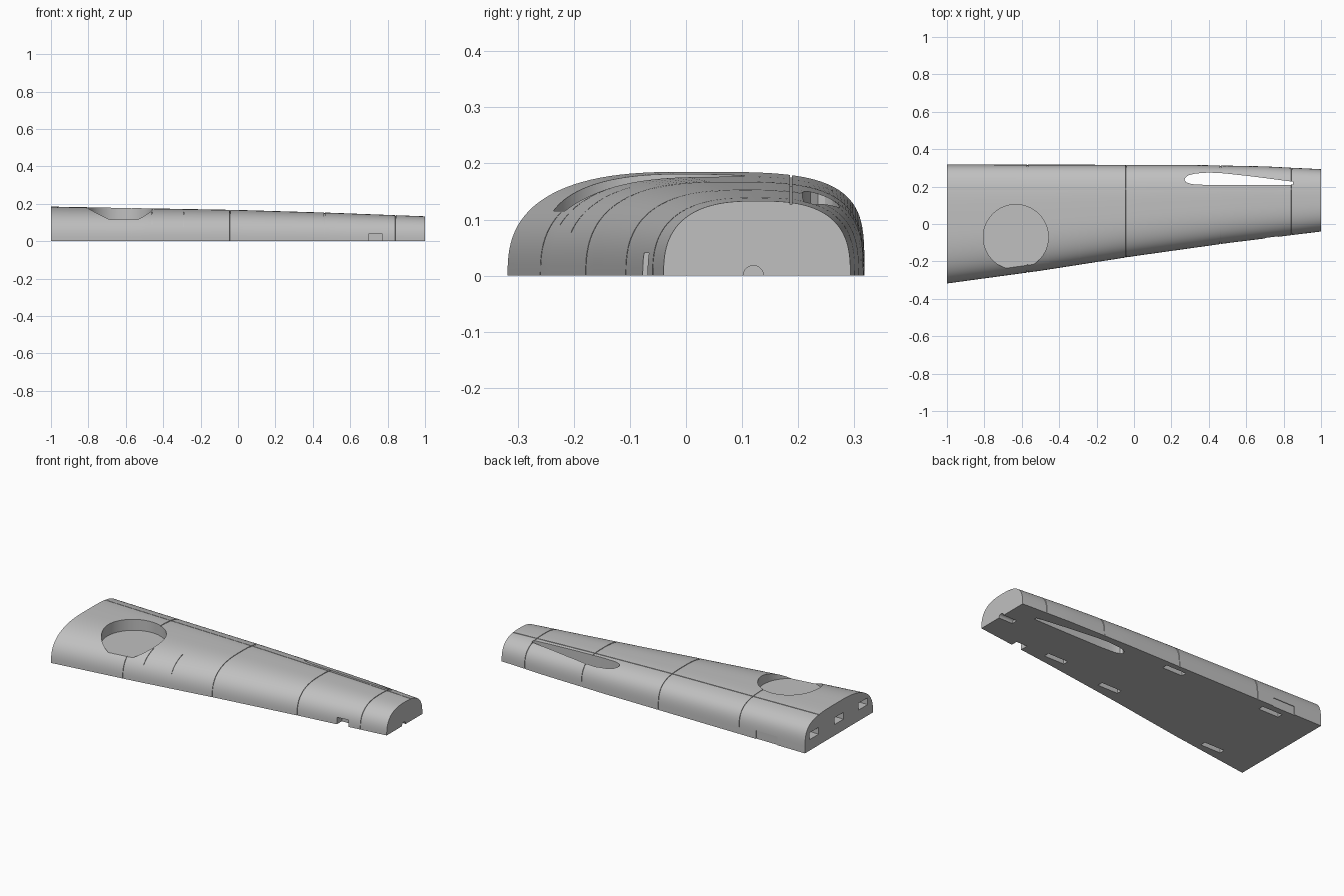
import bpy, bmesh, math
from mathutils import Vector

cube = bpy.data.objects.get("Cube")
if cube:
    bpy.data.objects.remove(cube, do_unlink=True)

grey = bpy.data.materials.new("plain grey")
grey.use_nodes = True
grey.diffuse_color = (0.53, 0.53, 0.53, 1)
grey.node_tree.nodes["Principled BSDF"].inputs["Base Color"].default_value = (0.53, 0.53, 0.53, 1)


def blend(keys, x):
    """Linear interpolation through (x, value) keys."""
    for (a, va), (b, vb) in zip(keys, keys[1:]):
        if x <= b:
            return va + (vb - va) * (x - a) / (b - a)
    return keys[-1][1]


FRONT = [(-1, -0.318), (-0.5, -0.25), (0, -0.172), (0.5, -0.102), (1, -0.04)]
BACK = [(-1, 0.318), (0.3, 0.316), (0.7, 0.308), (1, 0.293)]
HEIGHT = [(-1, 0.185), (0, 0.167), (0.5, 0.152), (1, 0.133)]


def shape(x):
    f, b = blend(FRONT, x), blend(BACK, x)
    return (f + b) / 2, (b - f) / 2, blend(HEIGHT, x), 2.65, 3.4 - 0.6 * x


def section(x, inset=0.0, count=56):
    """Flat-bottomed rounded cross-section, fuller towards the back."""
    mid, half, high, n_front, n_back = shape(x)
    pts = []
    for i in range(count + 1):
        a = math.pi * i / count
        c, s = math.cos(a), math.sin(a)
        n = n_back if c > 0 else n_front
        y = math.copysign(abs(c) ** (2 / n), c) * (half - inset)
        pts.append(Vector((x, mid + y, max(s, 0) ** (2 / n) * (high - inset))))
    pts[0].z = pts[-1].z = 0
    return pts


def surface_z(x, y):
    mid, half, high, n_front, n_back = shape(x)
    u = (y - mid) / half
    n = n_back if u > 0 else n_front
    return high * max(0, 1 - abs(u) ** n) ** (1 / n)


def finish(name, bm):
    bmesh.ops.recalc_face_normals(bm, faces=bm.faces)
    mesh = bpy.data.meshes.new(name)
    bm.to_mesh(mesh)
    bm.free()
    mesh.materials.append(grey)
    obj = bpy.data.objects.new(name, mesh)
    bpy.context.collection.objects.link(obj)
    return obj


def loft(name, sections):
    """Closed solid through a row of equal-sized loops."""
    bm = bmesh.new()
    rows = [[bm.verts.new(p) for p in s] for s in sections]
    for r, q in zip(rows, rows[1:]):
        for i in range(len(r)):
            j = (i + 1) % len(r)
            bm.faces.new((r[i], r[j], q[j], q[i]))
    bm.faces.new(rows[0])
    bm.faces.new(rows[-1])
    return finish(name, bm)


def prism(name, outline, z0, z1):
    return loft(name, [[Vector((x, y, z)) for x, y in outline] for z in (z0, z1)])


def box(name, x0, x1, y0, y1, z0, z1):
    return prism(name, [(x0, y0), (x1, y0), (x1, y1), (x0, y1)], z0, z1)


def ribbon(name, start, end, steps, width=0.004, depth=0.004):
    """Thin seam cutter that follows the upper surface."""
    a, b = Vector(start), Vector(end)
    d = (b - a).normalized()
    side = Vector((-d.y, d.x)) * width / 2
    loops = []
    for i in range(steps + 1):
        p = a.lerp(b, i / steps)
        z = surface_z(p.x, p.y)
        loops.append([Vector((q.x, q.y, h)) for q, h in (
            (p - side, z - depth), (p + side, z - depth),
            (p + side, z + 0.01), (p - side, z + 0.01))])
    return loft(name, loops)


# Body, with shallow ring seams between the panels
stations = [(-1 + i / 20, 0) for i in range(41)]
for ring in (-0.57, -0.042, 0.463, 0.843):
    stations += [(ring - 0.0025, 0), (ring - 0.002, 0.003),
                 (ring + 0.002, 0.003), (ring + 0.0025, 0)]
body = loft("body_shell", [section(x, inset) for x, inset in sorted(stations)])

# Round top pocket
circle = [(-0.632 + 0.174 * math.cos(math.tau * i / 64),
           -0.07 + 0.174 * math.sin(math.tau * i / 64)) for i in range(64)]
cutters = [prism("round_pocket_cutter", circle, 0.115, 0.3)]

# Teardrop opening through the body
teardrop = [(0.27, 0.235), (0.275, 0.248), (0.29, 0.26), (0.33, 0.27), (0.4, 0.275),
            (0.48, 0.271), (0.6, 0.258), (0.72, 0.243), (0.85, 0.226), (0.852, 0.21),
            (0.7, 0.208), (0.4, 0.208), (0.31, 0.213), (0.28, 0.222)]
cutters.append(prism("teardrop_cutter", teardrop, -0.1, 0.3))

# Bottom slots
for x, y in ((0.5, -0.033), (0.092, -0.087), (-0.048, 0.268), (-0.705, 0.26), (-0.714, -0.218)):
    cutters.append(box("slot_cutter", x - 0.065, x + 0.065, y - 0.016, y + 0.016, -0.05, 0.03))

# Root end sockets
for y in (-0.225, 0.0, 0.232):
    cutters.append(box("socket_cutter", -1.1, -0.9, y - 0.042, y + 0.042, 0.065, 0.105))

# Front notch, shallow back panel and round tip groove
cutters.append(box("notch_cutter", 0.7, 0.77, -0.2, -0.03, -0.05, 0.04))
cutters.append(box("back_panel_cutter", -0.82, -0.68, 0.313, 0.4, -0.05, 0.05))
groove = [(0.12 + 0.018 * math.cos(math.tau * i / 24),
           0.018 * math.sin(math.tau * i / 24)) for i in range(24)]
cutters.append(loft("tip_groove_cutter", [[Vector((x, y, z)) for y, z in groove] for x in (0.91, 1.1)]))

# Surface seams
cutters.append(ribbon("long_seam_cutter", (-1.02, 0.187), (1.02, 0.187), 40))
cutters.append(ribbon("front_seam_cutter", (-0.29, -0.205), (-0.29, -0.1), 12))
cutters.append(ribbon("side_seam_cutter", (-0.46, -0.225), (-0.46, -0.13), 12))

# Cut every opening, then drop the helpers
for c in cutters:
    c.hide_render = True
    m = body.modifiers.new(c.name, "BOOLEAN")
    m.operation, m.solver, m.object = "DIFFERENCE", "EXACT", c
bpy.ops.object.select_all(action="DESELECT")
body.select_set(True)
bpy.context.view_layer.objects.active = body
for m in list(body.modifiers):
    bpy.ops.object.modifier_apply(modifier=m.name)
for c in cutters:
    bpy.data.objects.remove(c, do_unlink=True)
bpy.ops.object.shade_smooth_by_angle(angle=math.radians(30))
